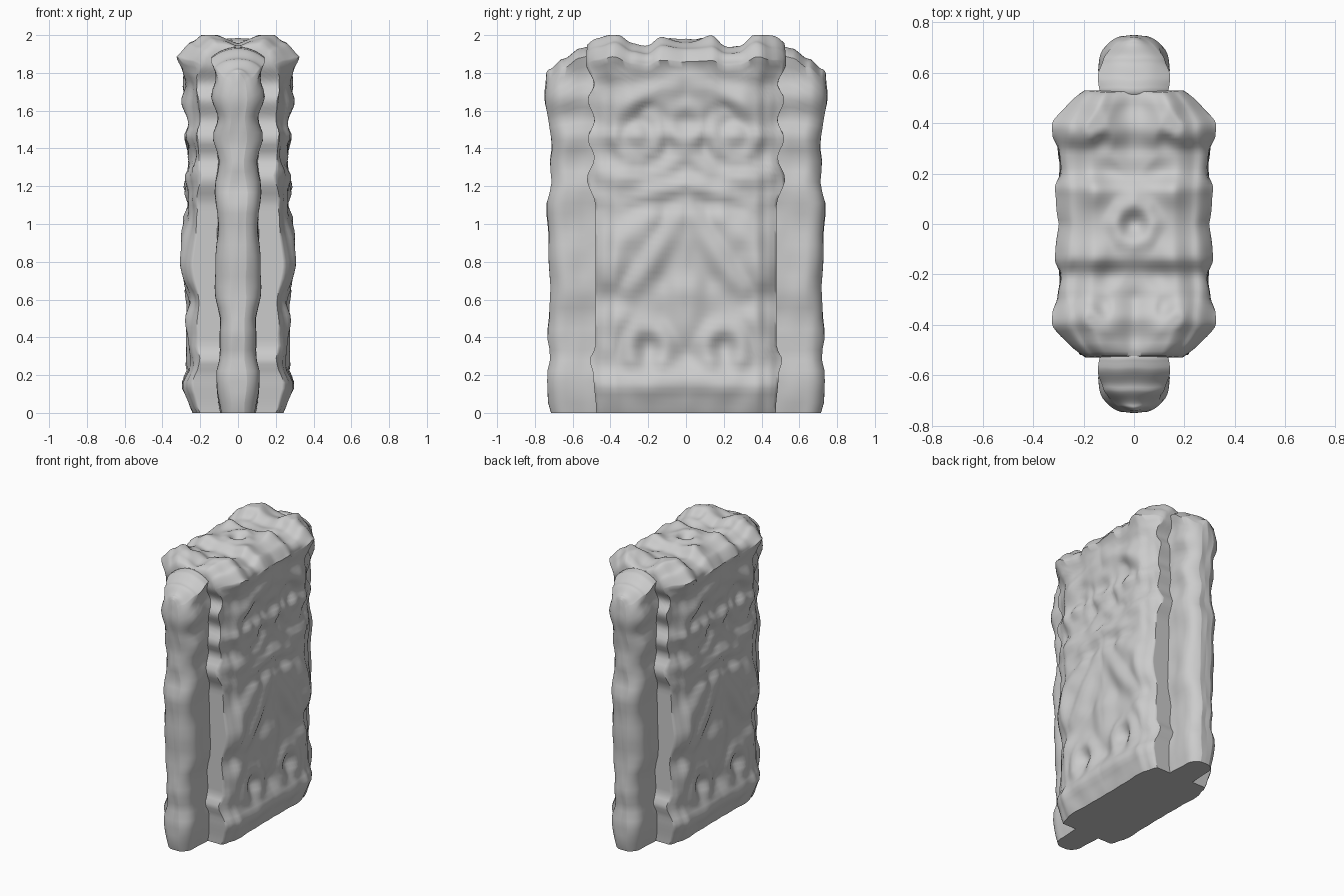
import bpy, bmesh, math
from mathutils import Vector, noise

if "Cube" in bpy.data.objects:
    bpy.data.objects.remove(bpy.data.objects["Cube"])


def lerp(table, t):
    """Piecewise smooth interpolation of (position, value) pairs."""
    if t <= table[0][0]:
        return table[0][1]
    for (a, va), (b, vb) in zip(table, table[1:]):
        if t <= b:
            s = (t - a) / (b - a)
            return va + (vb - va) * s * s * (3 - 2 * s)
    return table[-1][1]


def ring(cy, cz, r, a0=0, a1=360, n=8):
    return [(cy + r * math.cos(math.radians(a0 + (a1 - a0) * i / n)),
             cz + r * math.sin(math.radians(a0 + (a1 - a0) * i / n))) for i in range(n + 1)]


def stroke_height(strokes, p, q):
    """Highest rounded ridge at (p, q); grooves have negative height."""
    up = down = 0.0
    for pts, h, w in strokes:
        best = 9.0
        for (ax, ay), (bx, by) in zip(pts, pts[1:] or pts):
            dx, dy = bx - ax, by - ay
            L = dx * dx + dy * dy
            t = 0 if L == 0 else max(0, min(1, ((p - ax) * dx + (q - ay) * dy) / L))
            best = min(best, (p - ax - t * dx) ** 2 + (q - ay - t * dy) ** 2)
        v = h * math.exp(-best / (w * w * 1.6))
        up, down = max(up, v), min(down, v)
    return up + down


# half-thickness of the slab by height, and half-depth of its ends
THICK = [(0, .235), (.05, .255), (.15, .27), (.25, .255), (.32, .245), (.48, .255), (.58, .25),
         (.7, .265), (.88, .275), (1.03, .26), (1.1, .24), (1.2, .26), (1.3, .24), (1.46, .265),
         (1.54, .24), (1.66, .265), (1.73, .265), (1.82, .295), (1.88, .325), (2, .32)]
DEPTH = [(0, .475), (.2, .49), (.28, .51), (.35, .48), (1.1, .48), (1.24, .525), (1.35, .485),
         (1.45, .52), (1.55, .485), (1.66, .52), (1.74, .485), (1.85, .53), (2, .52)]
TOP = [(0, 1.98), (.13, 1.985), (.2, 1.95), (.28, 1.965), (.38, 2.005), (.47, 1.98), (.56, 1.94),
       (.65, 1.885), (.72, 1.83), (.75, 1.79)]

# carved ornament on the broad faces: points are (distance from middle, height)
CARVING = [
    (ring(0, 1.52, .09), .018, .035),
    ([(0, 1.76), (.14, 1.73), (.28, 1.65), (.38, 1.54)], .028, .045),
    (ring(.26, 1.47, .13, 120, 400), .022, .035),
    ([(.26, 1.48)], .02, .045),
    ([(0, 1.36), (.12, 1.29), (.28, 1.25), (.46, 1.28)], .026, .04),
    ([(0, 1.21), (.2, 1.15), (.35, 1.1), (.46, 1.12)], .026, .04),
    ([(0, 1.1), (.1, .95), (.2, .76), (.3, .66)], .025, .05),
    ([(.2, 1.03), (.34, .9), (.4, .72)], .03, .06),
    ([(0, .6), (0, .5)], .022, .07),
    (ring(.2, .34, .1, -30, 220), .025, .045),
    ([(.36, .5), (.42, .35)], .02, .05),
    ([(0, .18), (.2, .13), (.45, .15)], .025, .06),
    ([(.1, 1.42)], -.028, .04), ([(.2, 1.6)], -.02, .035),
    ([(.38, 1.4)], -.025, .04), ([(.12, .7), (.06, .85)], -.02, .05),
    ([(.2, .36)], -.025, .05), ([(0, .3)], -.02, .06),
    ([(.13, 1.82)], .02, .05),
]
# carved ornament on the crown: points are (|x|, |y|)
CROWN = [
    (ring(0, 0, .075), .02, .03), ([(0, 0)], -.03, .04),
    ([(.17, .13)], .025, .05), ([(.1, .2)], -.015, .04),
    ([(.2, .34), (.13, .42), (.2, .48)], .022, .04),
    ([(0, .3), (0, .46)], -.03, .05), ([(.12, .33)], -.015, .03),
]


def crown_height(x, y):
    ax, ay = abs(x), abs(y)
    h = lerp(TOP, ay) - .015 + stroke_height(CROWN, ax, ay)
    h += .015 * noise.noise(Vector((ax * 9, y * 9, 1)))
    return min(2.0, h - lerp([(.16, 0), (.25, .035), (.34, .11)], ax))


def squash(t, top):
    """Height that only bends to the crown near the top."""
    s = max(0, (t - .7) / .3)
    return 2 * t - (2 - top) * s * s * (3 - 2 * s)


def slab_point(a, b, c):
    t = (c + 1) / 2
    z = squash(t, crown_height(a * .325, b * .52)) if t > .7 else 2 * t
    y = b * lerp(DEPTH, z)
    ay = abs(y)
    relief = stroke_height(CARVING, ay, z) * a ** 4 if abs(a) > .3 else 0
    # rounded corner columns, widening at the crown
    high = lerp([(1.7, 0), (1.88, 1)], z)
    low = 1 - high
    corner = (low * lerp([(.37, 0), (.43, .02), (.5, .045), (.53, .06)], ay)
              + high * max(0, ay - .4) * .85)
    middle = .02 * high * lerp([(0, 1), (.33, 0)], ay)
    wide = lerp(THICK, z) - corner - middle + relief * (1 - .7 * high)
    wide += .014 * noise.noise(Vector((3, ay * 8, z * 7)))
    return a * wide, y, z


# end pillar: half-width and outward reach by height
P_WIDE = [(0, .09), (.1, .112), (.2, .112), (.32, .092), (.5, .1), (.65, .115), (.85, .115),
          (1.03, .105), (1.18, .122), (1.32, .1), (1.46, .128), (1.56, .105), (1.68, .135),
          (1.78, .115), (1.88, .14), (2, .14)]
P_REACH = [(0, .715), (.04, .73), (.2, .735), (.3, .718), (.42, .732), (.6, .718), (.9, .728),
           (1.1, .738), (1.22, .708), (1.32, .722), (1.42, .71), (1.68, .748), (1.85, .735)]


def pillar_point(a, b, c, side=1):
    t = (c + 1) / 2
    # ease rows outward so the tip is finely divided
    s = math.sin((b + 1) / 2 * math.pi / 2)
    guess = .4 + s * .335
    top = lerp(TOP, guess) - .01 - .05 * a * a
    top -= lerp([(.44, .12), (.54, 0)], guess)
    z = squash(t, top)
    y = .4 + s * (lerp(P_REACH, z) - .4)
    edge = max(0, (s - .72) / .28)
    x = a * lerp(P_WIDE, z) * math.sqrt(max(0.0, 1 - .85 * edge ** 2))
    x += a * .012 * noise.noise(Vector((4, y * 9, z * 7)))
    y += .008 * noise.noise(Vector((abs(x) * 12, 2, z * 8))) * s
    return x, y * side, z


def carved_block(name, shape, cuts):
    """Subdivided cube whose points are moved by the shape function."""
    bm = bmesh.new()
    bmesh.ops.create_cube(bm, size=2)
    bmesh.ops.subdivide_edges(bm, edges=bm.edges[:], cuts=cuts, use_grid_fill=True)
    for v in bm.verts:
        v.co = shape(*v.co)
    bmesh.ops.recalc_face_normals(bm, faces=bm.faces[:])
    me = bpy.data.meshes.new(name)
    bm.to_mesh(me)
    bm.free()
    ob = bpy.data.objects.new(name, me)
    bpy.context.collection.objects.link(ob)
    bpy.ops.object.select_all(action='DESELECT')
    ob.select_set(True)
    bpy.context.view_layer.objects.active = ob
    bpy.ops.object.shade_smooth_by_angle(angle=math.radians(60))


# carved slab and its two end pillars
carved_block("slab_body", slab_point, 61)
carved_block("front_pillar", lambda a, b, c: pillar_point(a, b, c, -1), 35)
carved_block("back_pillar", pillar_point, 35)
